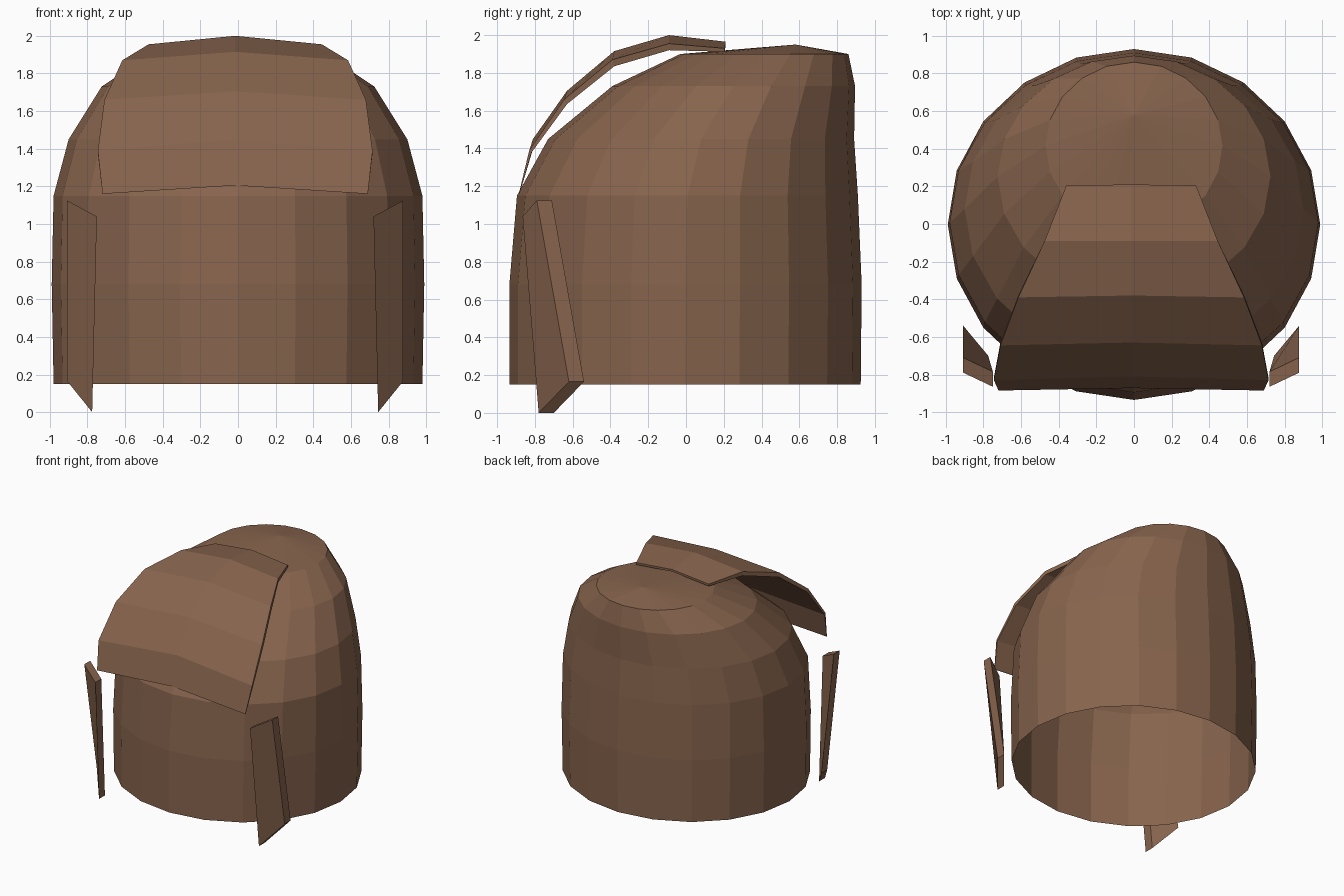
import bpy, math

if "Cube" in bpy.data.objects:
    bpy.data.objects.remove(bpy.data.objects["Cube"])

brown = bpy.data.materials.new("brown")
brown.diffuse_color = (0.242, 0.127, 0.074, 1)
brown.use_nodes = True
brown.node_tree.nodes["Principled BSDF"].inputs["Base Color"].default_value = brown.diffuse_color


def make(name, verts, faces):
    mesh = bpy.data.meshes.new(name)
    mesh.from_pydata(verts, [], faces)
    mesh.materials.append(brown)
    ob = bpy.data.objects.new(name, mesh)
    bpy.context.collection.objects.link(ob)
    return ob


# Hair cap: 20-sided open shell leaning back; rings are (z, x radius, front y, back y)
N = 20
rings = [(0.15, 0.98, -0.935, 0.925), (0.68, 0.99, -0.935, 0.93),
         (1.15, 0.98, -0.895, 0.91), (1.45, 0.90, -0.73, 0.89),
         (1.73, 0.725, -0.39, 0.895), (1.90, 0.47, -0.03, 0.86)]
verts, faces = [], []
for z, rx, front, back in rings:
    for i in range(N):
        a = 2 * math.pi * i / N
        verts.append((rx * math.cos(a),
                      (front + back) / 2 + (back - front) / 2 * math.sin(a), z))
for r in range(len(rings) - 1):
    for i in range(N):
        j = (i + 1) % N
        faces.append((r * N + i, r * N + j, (r + 1) * N + j, (r + 1) * N + i))
verts.append((0, 0.58, 1.95))
top = (len(rings) - 1) * N
faces += [(top + i, top + (i + 1) % N, len(verts) - 1) for i in range(N)]
make("hair_cap", verts, faces)

# Fringe: arched plate, tapering to a thin front edge
# (half width, centre y, centre z, edge y, edge z, under-offset y, under-offset z)
CX = -0.015
rows = [(0.345, 0.21, 1.965, 0.205, 1.93, 0.0, -0.018),
        (0.46, -0.09, 2.00, -0.09, 1.955, 0.0, -0.035),
        (0.60, -0.38, 1.915, -0.39, 1.87, 0.01, -0.035),
        (0.695, -0.63, 1.705, -0.645, 1.66, 0.015, -0.025),
        (0.73, -0.81, 1.45, -0.83, 1.39, 0.012, -0.012),
        (0.705, -0.872, 1.205, -0.885, 1.16, 0.004, 0.0)]
verts, faces = [], []
for w, cy, cz, ey, ez, dy, dz in rows:
    upper = [(CX - w, ey, ez), (CX, cy, cz), (CX + w, ey, ez)]
    verts += upper + [(x, y + dy, z + dz) for x, y, z in reversed(upper)]
for r in range(len(rows) - 1):
    for i in range(6):
        j = (i + 1) % 6
        faces.append((r * 6 + i, r * 6 + 6 + i, r * 6 + 6 + j, r * 6 + j))
e = (len(rows) - 1) * 6
faces += [(0, 1, 4, 5), (1, 2, 3, 4),
          (e + 5, e + 4, e + 1, e), (e + 4, e + 3, e + 2, e + 1)]
make("fringe", verts, faces)

# Side locks: slanted slabs either side of the face
for side, name in ((-1, "side_lock_left"), (1, "side_lock_right")):
    verts = []
    for x, y, z in ((0.893, -0.79, 1.125), (0.735, -0.865, 1.04),
                    (0.76, -0.78, 0.0), (0.893, -0.62, 0.165)):
        verts += [(CX + side * x, y, z), (CX + side * x, y + 0.08, z)]
    faces = [(0, 2, 4, 6), (7, 5, 3, 1)]
    faces += [(2 * i, 2 * i + 1, (2 * i + 3) % 8, (2 * i + 2) % 8) for i in range(4)]
    if side < 0:
        faces = [f[::-1] for f in faces]
    make(name, verts, faces)
